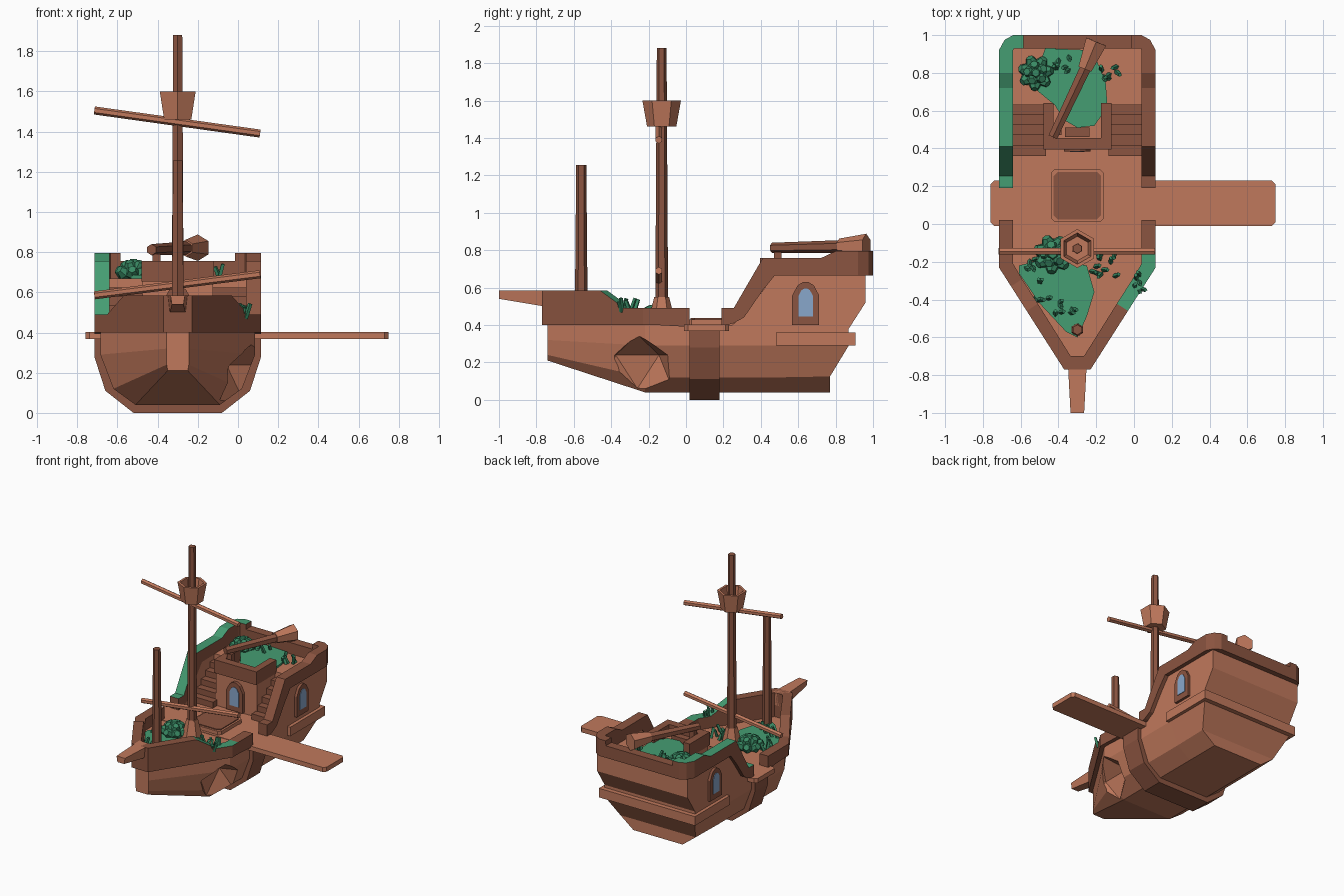
import bpy, bmesh, math, random
from mathutils import Vector, Matrix

if "Cube" in bpy.data.objects:
    bpy.data.objects.remove(bpy.data.objects["Cube"])

random.seed(4)
CX = -0.30  # ship centre line


def material(name, rgb):
    m = bpy.data.materials.new(name)
    m.diffuse_color = (*rgb, 1)
    m.use_nodes = True
    m.node_tree.nodes["Principled BSDF"].inputs["Base Color"].default_value = m.diffuse_color
    return m


LIGHT = material("light wood", (0.53, 0.19, 0.107))
DARK = material("dark wood", (0.26, 0.09, 0.052))
MOSS = material("moss green", (0.06, 0.34, 0.17))
LEAF = material("leaf green", (0.04, 0.25, 0.125))
GLASS = material("window blue", (0.25, 0.39, 0.60))


def finish(name, bm, mat, mat2=None, rule=None):
    bmesh.ops.remove_doubles(bm, verts=bm.verts, dist=1e-5)
    bmesh.ops.recalc_face_normals(bm, faces=bm.faces)
    if rule:
        for f in bm.faces:
            f.material_index = int(rule(f))
    me = bpy.data.meshes.new(name)
    bm.to_mesh(me)
    bm.free()
    me.materials.append(mat)
    if mat2:
        me.materials.append(mat2)
    ob = bpy.data.objects.new(name, me)
    ob.location.x = CX
    bpy.context.collection.objects.link(ob)
    return ob


def add_loft(bm, rings):
    """Skin even-sided rings and close both ends with strips of quads."""
    vs = [[bm.verts.new(p) for p in r] for r in rings]
    n = len(vs[0])
    for a, b in zip(vs, vs[1:]):
        for i in range(n):
            j = (i + 1) % n
            bm.faces.new((a[i], a[j], b[j], b[i]))
    for r in (vs[0], vs[-1]):
        for i in range(n // 2 - 1):
            bm.faces.new((r[i], r[i + 1], r[n - 2 - i], r[n - 1 - i]))


def loft(name, rings, mat, *rest):
    bm = bmesh.new()
    add_loft(bm, rings)
    return finish(name, bm, mat, *rest)


def prism(name, pts, axis, a, b, mat):
    """Extrude a 2D outline along an axis from a to b."""
    put = {"x": lambda p, d: (d, *p), "y": lambda p, d: (p[0], d, p[1]),
           "z": lambda p, d: (*p, d)}[axis]
    bm = bmesh.new()
    lo, hi = [[bm.verts.new(put(p, d)) for p in pts] for d in (a, b)]
    bm.faces.new(lo)
    bm.faces.new(hi)
    for i in range(len(pts)):
        j = (i + 1) % len(pts)
        bm.faces.new((lo[i], lo[j], hi[j], hi[i]))
    return finish(name, bm, mat)


def box(name, x, y, z, mat):
    return prism(name, [(x[0], y[0]), (x[1], y[0]), (x[1], y[1]), (x[0], y[1])], "z", *z, mat)


def tube_rings(a, b, steps, n=6):
    """Rings along a-b; steps are (fraction along, radius)."""
    a, b = Vector(a), Vector(b)
    q = (b - a).to_track_quat("Z", "Y")
    ang = [math.pi / 2 + 2 * math.pi * i / n for i in range(n)]
    return [[a.lerp(b, t) + q @ Vector((r * math.cos(k), r * math.sin(k), 0)) for k in ang]
            for t, r in steps]


def rod(name, a, b, r1, r2, mat, n=6):
    return loft(name, tube_rings(a, b, [(0, r1), (1, r2)], n), mat)


# Lower hull: lofted half sections, mirrored
def section(pts):
    return [(x, y, z) for x, y, z in pts] + [(-x, y, z) for x, y, z in reversed(pts)]


def mid(y):
    return [(.385, y, .40), (.385, y, .29), (.32, y, .12), (.21, y, .04)]


bow = [(.055, -.74, .40), (.055, -.74, .32), (.055, -.74, .24), (.05, -.74, .21)]
stern = [(.385, .87, .40), (.385, .87, .29), (.32, .77, .125), (.21, .77, .04)]
hull = loft("hull", [section(s) for s in (bow, mid(-.22), mid(.5), stern)], LIGHT)

# Broken dent in the starboard bow
bm = bmesh.new()
bmesh.ops.create_icosphere(bm, subdivisions=1, radius=1,
                           matrix=Matrix.Translation((.38, -.26, .15)) @ Matrix.Diagonal((.19, .22, .20, 1)))
cutter = finish("dent_cutter", bm, LIGHT)
cutter.hide_render = True
mod = hull.modifiers.new("dent", "BOOLEAN")
mod.operation, mod.object, mod.solver = "DIFFERENCE", cutter, "EXACT"
bpy.context.view_layer.objects.active = hull
bpy.ops.object.modifier_apply(modifier="dent")
bpy.data.objects.remove(cutter)

# Stern castle, side walls, hull band and stern ledge
prism("stern_castle", [(.63, .38), (.87, .38), (.96, .52), (.96, .67), (.63, .67)], "x", -.385, .385, LIGHT)
for s, side in ((1, "right"), (-1, "left")):
    prism(f"{side}_castle_wall", [(.22, .38), (.64, .38), (.64, .67), (.475, .67), (.31, .45)],
          "x", s * .345, s * .385, LIGHT)
half = [(.415, .37), (.415, .28), (.36, .11), (.22, 0)]
prism("hull_band", half + [(-x, z) for x, z in reversed(half)], "y", .02, .18, DARK)
box("stern_ledge", (-.41, .41), (.48, .905), (.29, .36), LIGHT)


# Bulwarks: stations of outer x,y, inner x,y, bottom z, top z
def bulwark(name, stations, rule):
    path = [(-1, s) for s in reversed(stations)] + [(1, s) for s in stations]
    if name == "stern_bulwark":
        path = [(1, s) for s in stations] + [(-1, s) for s in reversed(stations)]
    rings = [[(m * ox, oy, zb), (m * ox, oy, zt), (m * ix, iy, zt), (m * ix, iy, zb)]
             for m, (ox, oy, ix, iy, zb, zt) in path]
    return loft(name, rings, DARK, MOSS, rule)


bulwark("bow_bulwark", [
    (.07, -.77, .035, -.70, .40, .585), (.268, -.46, .209, -.422, .40, .585),
    (.351, -.33, .292, -.292, .40, .49), (.415, -.23, .34, -.21, .40, .49),
    (.415, -.16, .34, -.16, .40, .49), (.415, .02, .34, .02, .39, .49)],
    lambda f: f.normal.z > .4 and f.calc_center_median().x > .2 and -.42 < f.calc_center_median().y < -.15)
bulwark("stern_bulwark", [
    (.415, .19, .34, .19, .39, .49), (.415, .255, .34, .255, .41, .49),
    (.415, .31, .34, .31, .44, .585), (.415, .41, .34, .41, .585, .757),
    (.415, .475, .34, .475, .665, .757), (.415, .72, .34, .72, .665, .757),
    (.415, .80, .34, .80, .665, .795), (.415, .92, .34, .91, .665, .795),
    (.385, .975, .34, .92, .665, .795), (.34, 1, .335, .93, .665, .795),
    (.285, 1, .285, .93, .665, .795), (.284, 1, .284, .93, .665, .757)],
    lambda f: f.normal.z > .3 and f.calc_center_median().x < -.2)

# Bowsprit
loft("bowsprit", [[(-w, y, .585), (w, y, .585), (w * .8, y, z), (-w * .8, y, z)]
                  for y, w, z in ((-.70, .052, .49), (-1, .036, .54))], LIGHT)

# Boarding plank through the rail gap
prism("boarding_plank", [(-.46, .01), (-.44, -.01), (1.03, -.01), (1.05, .01),
                         (1.05, .21), (1.03, .23), (-.44, .23), (-.46, .21)], "z", .368, .403, LIGHT)


# Deck hatch
def chamfered(w, y0, y1, c):
    return [(-w + c, y0), (w - c, y0), (w, y0 + c), (w, y1 - c),
            (w - c, y1), (-w + c, y1), (-w, y1 - c), (-w, y0 + c)]


prism("hatch_frame", chamfered(.14, .01, .29, .02), "z", .39, .43, LIGHT)
prism("hatch_lid", chamfered(.125, .025, .275, .02), "z", .41, .437, DARK)

# Cabin, its railing and the stairs on both sides
box("cabin", (-.175, .175), (.41, .64), (.39, .67), LIGHT)
prism("cabin_railing", [(-.18, .395), (.18, .395), (.18, .64), (.125, .64), (.125, .455),
                        (-.125, .455), (-.125, .64), (-.18, .64)], "z", .655, .757, DARK)
steps = [(.64, .39), (.36, .39)]
for i in range(5):
    y, z = .36 + .055 * i, .40 + .045 * (i + 1)
    steps += [(y, z), (y + .055, z)]
steps[-1] = (.64, steps[-1][1])
for s, side in ((1, "right"), (-1, "left")):
    prism(f"{side}_stairs", steps, "x", s * .165, s * .345, DARK)


# Arched windows: dark frame with a thin glass plate
def arch(c, w, z0, z1):
    k = z1 - w
    return [(c - w, z0), (c + w, z0), (c + w, k), (c + w * .6, z1 - w * .25), (c + w * .2, z1),
            (c - w * .2, z1), (c - w * .6, z1 - w * .25), (c - w, k)]


for s, side in ((1, "right"), (-1, "left")):
    prism(f"{side}_window_frame", arch(.64, .072, .40, .63), "x", s * .37, s * .405, DARK)
    prism(f"{side}_window_glass", arch(.64, .038, .445, .595), "x", s * .402, s * .409, GLASS)
prism("cabin_window_frame", arch(0, .07, .41, .63), "y", .385, .42, DARK)
prism("cabin_window_glass", arch(0, .038, .45, .595), "y", .381, .388, GLASS)

# Masts, yards and crow's nest
rod("fore_mast", (0, -.56, .39), (0, -.56, 1.255), .035, .027, DARK)
rod("main_mast", (0, -.13, .39), (0, -.13, 1.88), .035, .026, DARK)
rod("main_mast_base", (0, -.13, .39), (0, -.13, .55), .08, .04, LIGHT)
rod("upper_yard", (-.415, -.145, 1.505), (.41, -.145, 1.39), .02, .02, LIGHT)
rod("lower_yard", (-.415, -.145, .585), (.41, -.145, .69), .02, .02, LIGHT)
loft("crows_nest", tube_rings((0, -.13, 1.46), (0, -.13, 1.60),
                              [(0, .078), (1, .103), (1, .083), (.3, .065)]), LIGHT)

# Cannon on the upper deck
rod("cannon_barrel", (-.13, .46, .812), (.05, .84, .82), .028, .034, DARK)
rod("cannon_muzzle", (.04, .82, .82), (.10, .965, .822), .042, .066, LIGHT)
box("cannon_stand", (-.065, .065), (.46, .51), (.66, .71), DARK)
box("cannon_post", (-.125, -.085), (.47, .51), (.66, .79), DARK)

# Moss patches on both decks
prism("fore_moss", [(-.31, -.22), (-.15, -.18), (.05, -.22), (.09, -.36), (.05, -.49), (0, -.60),
                    (-.06, -.57), (-.20, -.42), (-.31, -.26)], "z", .395, .415, MOSS)
prism("stern_moss", [(-.17, .93), (.08, .92), (.15, .75), (.16, .62), (.09, .52), (0, .51),
                     (-.07, .55), (-.12, .63), (-.23, .72), (-.20, .85)], "z", .665, .685, MOSS)


# Leafy bushes: rings of stubby leaves leaning outward
def bush(name, x, y, z, r):
    bm = bmesh.new()
    for count, lean, length in ((7, 1.05, 1.0), (5, .5, 1.0), (1, 0, 1.0)):
        for i in range(count):
            k = 2 * math.pi * i / count + lean
            d = Vector((math.cos(k) * math.sin(lean), math.sin(k) * math.sin(lean), math.cos(lean)))
            base = Vector((x, y, z))
            add_loft(bm, tube_rings(base, base + d * r * length,
                                    [(0, r * .12), (.65, r * .36), (1, r * .2)]))
    finish(name, bm, LEAF)


bush("stern_bush", -.22, .80, .665, .10)
bush("fore_bush", -.13, -.16, .40, .11)

# Grass tufts: clusters of small leaning blades
bm = bmesh.new()
for x, y, z, spread, count in ((-.08, .86, .67, .05, 7), (.17, .80, .67, .045, 6), (.14, -.22, .40, .07, 10),
                               (-.18, -.36, .40, .05, 6), (-.07, -.46, .40, .05, 7),
                               (.30, -.31, .47, .04, 6), (-.26, -.2, .40, .03, 4)):
    for i in range(count):
        a = Vector((x + random.uniform(-spread, spread), y + random.uniform(-spread, spread), z))
        k = random.uniform(0, 6.28)
        b = a + Vector((.025 * math.cos(k), .025 * math.sin(k), random.uniform(.05, .075)))
        add_loft(bm, tube_rings(a, b, [(0, .013), (1, .011)], 4))
finish("grass_tufts", bm, LEAF)
